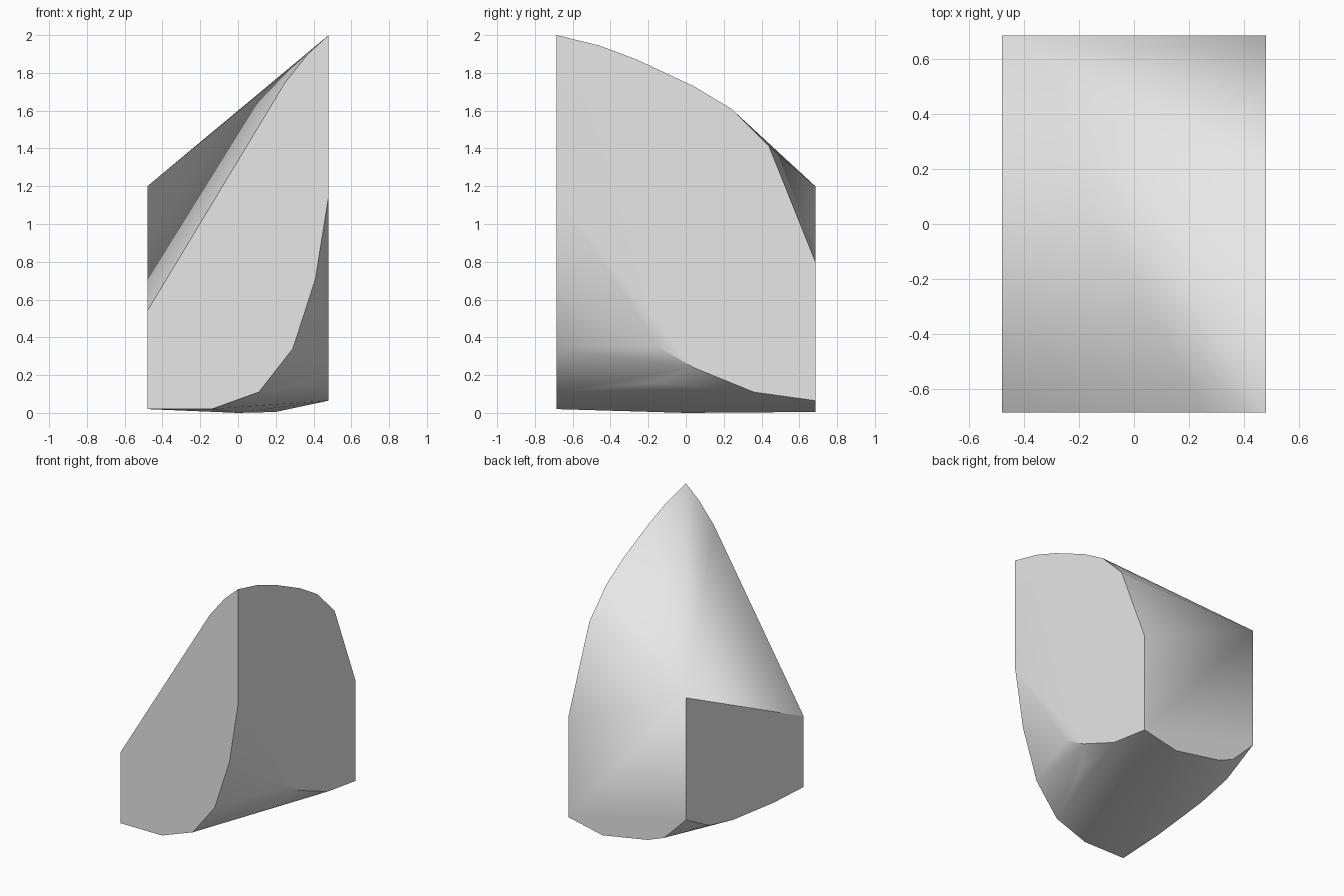
import bpy
import bmesh
import math

# Remove the default cube
if "Cube" in bpy.data.objects:
    bpy.data.objects.remove(bpy.data.objects["Cube"], do_unlink=True)

HX, HY = 0.48, 0.685  # half width and half depth of the chunk

# Outlines of the four flat cut sides
front_xz = [(-HX, 0.54), (0.25, 1.75), (0.37, 1.90), (HX, 2.0), (HX, 1.15),
            (0.41, 0.71), (0.29, 0.34), (0.11, 0.11), (-0.14, 0.02), (-HX, 0.02)]
back_xz = [(-HX, 1.2), (HX, 0.8), (HX, 0.065), (0.20, 0.005),
           (-0.17, 0.07), (-0.30, 0.12), (-HX, 0.30)]
left_yz = [(-0.46, 1.945), (-0.26, 1.87), (0.04, 1.73), (0.24, 1.61), (0.44, 1.41),
           (0.36, 0.11), (0.04, 0.24), (-0.15, 0.35)]
right_yz = [(0.41, 0.155), (0.14, 0.092), (-0.33, 0.038)]
# Points on the rounded underside
underside = [(0.0, 0.0, 0.0), (0.34, -0.17, 0.16)]

points = [(x, -HY, z) for x, z in front_xz]
points += [(x, HY, z) for x, z in back_xz]
points += [(HX, y, z) for y, z in left_yz]
points += [(-HX, y, z) for y, z in right_yz]
points += underside

# Wrap the outlines in one convex solid
bm = bmesh.new()
for p in points:
    bm.verts.new(p)
hull = bmesh.ops.convex_hull(bm, input=bm.verts[:])
loose = {g for g in hull["geom_interior"] + hull["geom_unused"]
         if isinstance(g, bmesh.types.BMVert)}
bmesh.ops.delete(bm, geom=list(loose), context='VERTS')

# Merge the triangles of each flat side into one face
bmesh.ops.dissolve_limit(bm, angle_limit=math.radians(0.5),
                         verts=bm.verts[:], edges=bm.edges[:])
bmesh.ops.recalc_face_normals(bm, faces=bm.faces[:])

mesh = bpy.data.meshes.new("rock_chunk")
bm.to_mesh(mesh)
bm.free()
rock = bpy.data.objects.new("rock_chunk", mesh)
bpy.context.collection.objects.link(rock)

# Plain grey stone
grey = bpy.data.materials.new("light_grey")
grey.use_nodes = True
colour = (0.8, 0.8, 0.8, 1.0)
grey.diffuse_color = colour
grey.node_tree.nodes["Principled BSDF"].inputs["Base Color"].default_value = colour
mesh.materials.append(grey)

# Smooth rounded areas, keep the cut edges sharp
bpy.ops.object.select_all(action='DESELECT')
rock.select_set(True)
bpy.context.view_layer.objects.active = rock
bpy.ops.object.shade_smooth_by_angle(angle=math.radians(30))
